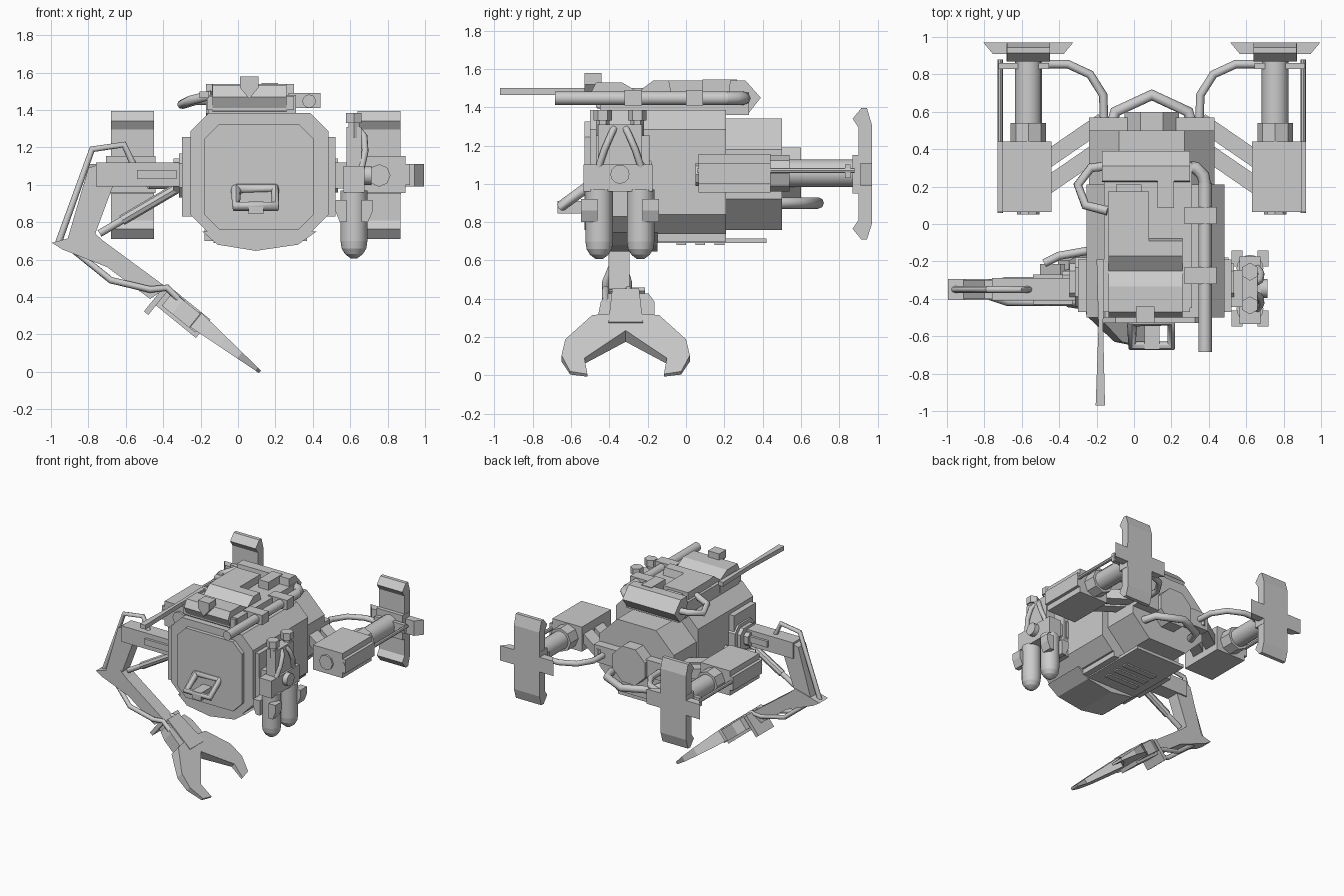
import bpy, bmesh, math
from mathutils import Vector, Matrix

default = bpy.data.objects.get("Cube")
if default:
    bpy.data.objects.remove(default, do_unlink=True)

grey = bpy.data.materials.new("plain grey")
grey.use_nodes = True
COLOUR = (0.6, 0.6, 0.6, 1)
grey.diffuse_color = COLOUR
grey.node_tree.nodes["Principled BSDF"].inputs["Base Color"].default_value = COLOUR

MID = .095          # hull centre line
ARM = -.35          # depth of the arm
AXES = {"x": lambda a, b, c: (c, a, b),
        "y": lambda a, b, c: (a, c, b),
        "z": lambda a, b, c: (a, b, c)}


def smooth_edges(obj, degrees):
    bpy.ops.object.select_all(action="DESELECT")
    obj.select_set(True)
    bpy.context.view_layer.objects.active = obj
    if obj.type == "CURVE":
        bpy.ops.object.convert(target="MESH")
    bpy.ops.object.shade_smooth_by_angle(angle=math.radians(degrees))


def finish(name, bm, smooth=False):
    bmesh.ops.recalc_face_normals(bm, faces=bm.faces)
    mesh = bpy.data.meshes.new(name)
    bm.to_mesh(mesh)
    bm.free()
    obj = bpy.data.objects.new(name, mesh)
    bpy.context.collection.objects.link(obj)
    mesh.materials.append(grey)
    if smooth:
        smooth_edges(obj, 40)


def prism(name, outline, lo, hi, axis="y", place=None):
    """Extrude an outline along an axis, or through a custom placing rule."""
    place = place or AXES[axis]
    bm = bmesh.new()
    rings = [[bm.verts.new(place(a, b, c)) for a, b in outline] for c in (lo, hi)]
    bm.faces.new(rings[0])
    bm.faces.new(rings[1])
    for i in range(len(outline)):
        j = (i + 1) % len(outline)
        bm.faces.new((rings[0][i], rings[0][j], rings[1][j], rings[1][i]))
    finish(name, bm)


def box(name, x, y, z):
    prism(name, [(x[0], z[0]), (x[1], z[0]), (x[1], z[1]), (x[0], z[1])], *y)


def chamfered(x, z, cut):
    (l, r), (b, t) = x, z
    return [(l + cut, b), (r - cut, b), (r, b + cut), (r, t - cut),
            (r - cut, t), (l + cut, t), (l, t - cut), (l, b + cut)]


def aligned(start, end):
    """Length and placement of a part running from start to end."""
    start, end = Vector(start), Vector(end)
    turn = (end - start).to_track_quat("Z", "Y").to_matrix().to_4x4()
    return (end - start).length, Matrix.Translation((start + end) / 2) @ turn


def rod(name, start, end, radius, sides=12, tip=None):
    length, matrix = aligned(start, end)
    bm = bmesh.new()
    bmesh.ops.create_cone(bm, cap_ends=True, segments=sides, radius1=radius,
                          radius2=radius if tip is None else tip, depth=length, matrix=matrix)
    finish(name, bm, sides > 8)


def beam(name, start, end, width, height):
    length, matrix = aligned(start, end)
    bm = bmesh.new()
    bmesh.ops.create_cube(bm, size=1, matrix=matrix @ Matrix.Diagonal((width, height, length, 1)))
    finish(name, bm)


def hose(name, points, radius):
    curve = bpy.data.curves.new(name, "CURVE")
    curve.dimensions = "3D"
    curve.bevel_depth, curve.bevel_resolution = radius, 2
    curve.use_fill_caps = True
    line = curve.splines.new("POLY")
    line.points.add(len(points) - 1)
    for knot, p in zip(line.points, points):
        knot.co = (*p, 1)
    obj = bpy.data.objects.new(name, curve)
    bpy.context.collection.objects.link(obj)
    curve.materials.append(grey)
    smooth_edges(obj, 50)


# Hull
prism("front_hull", chamfered((-.255, .485), (.74, 1.385), .1), -.5, .21)
prism("front_hatch", chamfered((-.18, .405), (.76, 1.325), .08), -.53, -.5)
prism("rear_hull", chamfered((-.24, .43), (.76, 1.34), .16), .21, .5)
prism("rear_boss", chamfered((MID - .145, MID + .145), (.9, 1.19), .085), .5, .6)
box("strut_mount", x=(-.24, .43), y=(.4, .57), z=(.98, 1.12))
box("hull_side_pads", x=(-.3, .52), y=(-.47, -.19), z=(.83, 1.255))
prism("keel", [(-.19, .75), (-.11, .68), (MID, .647), (.32, .68), (.42, .75)], -.5, -.15)
box("belly_skid", x=(-.13, .32), y=(-.15, .42), z=(.69, .715))
box("belly_plate", x=(-.18, .37), y=(-.15, .21), z=(.7, .76))
for i in range(3):
    y = -.05 + i * .1
    box("belly_grille", x=(-.05, .24), y=(y, y + .05), z=(.68, .7))
hose("rear_handle", [(-.13, .49, .9), (-.1, .6, .9), (MID, .69, .9), (.29, .6, .9), (.32, .49, .9)], .03)

# Front handle
hose("front_handle", [(-.01, -.52, .98), (-.01, -.65, .885), (.2, -.65, .885), (.2, -.52, .98),
                      (-.01, -.52, .98)], .028)
box("handle_latch", x=(.055, .135), y=(-.67, -.53), z=(.845, .91))

# Roof deck
box("roof_deck", x=(-.16, .31), y=(-.45, .33), z=(1.36, 1.48))
prism("front_roof_bar", [(-.5, 1.47), (-.47, 1.53), (-.335, 1.53), (-.25, 1.48), (-.17, 1.54), (-.09, 1.54),
                         (-.06, 1.4), (-.46, 1.39)], -.135, .26, "x")
box("front_roof_core", x=(-.165, .3), y=(-.47, -.2), z=(1.4, 1.475))
prism("rear_roof_bar", [(.225, 1.48), (.23, 1.54), (.31, 1.54), (.39, 1.45), (.32, 1.36), (.24, 1.38)],
      -.17, .3, "x")
prism("roof_sight", [(.01, 1.58), (.11, 1.58), (.11, 1.52), (.06, 1.46), (.01, 1.52)], -.53, -.44)
box("roof_panel", x=(-.14, .08), y=(-.12, .175), z=(1.47, 1.54))
box("roof_panel_tab", x=(-.095, .04), y=(-.155, .21), z=(1.47, 1.52))
box("roof_block", x=(.125, .215), y=(.085, .265), z=(1.47, 1.545))
prism("antenna_blade", [(-.205, -.97), (-.155, -.97), (-.165, -.55), (-.16, -.19), (-.2, -.19), (-.19, -.55)],
      1.465, 1.5, "z")
rod("roof_tube", (.38, -.685, 1.447), (.38, .22, 1.447), .036)
hose("roof_tube_bend", [(.38, .2, 1.447), (.37, .26, 1.447), (.33, .3, 1.447), (.24, .31, 1.447)], .034)
for y in (-.32, 0):
    box("roof_tube_clamp", x=(.27, .44), y=(y, y + .09), z=(1.41, 1.49))
hose("roof_left_hose", [(-.14, .07, 1.48), (-.26, .1, 1.45), (-.3, .21, 1.43), (-.23, .3, 1.45),
                        (-.15, .31, 1.45)], .025)

# Thruster pods, mirrored across the hull
for s in (-1, 1):
    def side(d):
        return MID + s * d

    def pair(a, b):
        return sorted((side(a), side(b)))

    c = side(.66)
    box("pod", x=pair(.535, .8), y=(.065, .44), z=(.955, 1.155))
    box("pod_side_rail", x=pair(.8, .825), y=(.065, .44), z=(1.0, 1.11))
    rod("pod_rail_rod", (side(.81), .06, 1.07), (side(.81), .88, 1.07), .014, 8)
    rod("pod_front_boss", (c, .05, 1.05), (c, .07, 1.05), .06, 8)
    rod("thruster_collar", (c, .43, 1.055), (c, .54, 1.055), .095, 8)
    rod("thruster_tube", (c, .5, 1.055), (c, .88, 1.055), .072, 16)
    box("thruster_bracket", x=pair(.55, .82), y=(.83, .86), z=(1.03, 1.1))
    for y in (.55, .41):
        beam("pod_strut", (side(.26), y, 1.05), (side(.58), y - .22, 1.05), .09, .08)
    fin = [(.915, 1.395), (.945, 1.395), (.97, 1.31), (.97, .79), (.945, .71), (.915, .71),
           (.87, .765), (.9, .81), (.9, 1.295), (.87, 1.34)]
    prism("tail_fin", fin, c - .115, c + .115, "x")
    prism("tail_crossbar", [(c - .24, .97), (c + .24, .97), (c + .19, .91), (c - .19, .91)], .99, 1.11, "z")
    box("tail_hub", x=(c - .117, c + .117), y=(.87, .965), z=(.95, 1.15))
    hose("thruster_hose", [(side(x), y, 1.05) for x, y in
         ((.6, .855), (.45, .855), (.33, .8), (.26, .69), (.255, .56))], .023)

# Shoulder mounts
for s in (-1, 1):
    for reach, half in ((.41, .13), (.44, .1), (.48, .06)):
        x = sorted((MID, MID + s * reach))
        prism("shoulder_mount", chamfered((ARM + .04 - half, ARM + .04 + half),
                                          (1.05 - half * .9, 1.05 + half * .9), half * .4), *x, "x")

# Arm
lo, hi = ARM - .06, ARM + .06
box("upper_arm", x=(-.76, -.3), y=(lo, hi), z=(.99, 1.12))
box("upper_arm_rib", x=(-.54, -.33), y=(lo - .02, hi + .02), z=(1.03, 1.08))
prism("middle_arm", [(-.8, 1.09), (-.74, 1.11), (-.67, .99), (-.77, .72), (-.92, .68)], lo + .01, hi - .01)
prism("forearm", [(-.995, .69), (-.775, .75), (-.72, .7), (-.38, .45), (-.47, .39), (-.7, .56), (-.94, .655)],
      lo + .005, hi - .005)
hose("arm_frame", [(-.96, ARM, .69), (-.78, ARM, 1.19), (-.61, ARM, 1.215), (-.56, ARM, 1.11)], .018)
rod("arm_piston", (-.74, ARM, .74), (-.33, ARM, .98), .02)
rod("arm_piston_sleeve", (-.62, ARM, .81), (-.33, ARM, .98), .028, 8)
hose("shoulder_hose", [(-.48, -.21, 1.0), (-.4, -.17, 1.0), (-.23, -.14, 1.0)], .022)
for y in (lo - .01, hi - .01):
    hose("arm_cable", [(-.89, ARM, .66), (-.68, y, .49), (-.47, y, .44), (-.38, y, .45), (-.24, y, .31)], .018)

# Wrist and claw, laid along a slanted plane
REACH, LIFT, CLAW = Vector((.777, 0, -.63)), Vector((.63, 0, .777)), Vector((-.24, -.315, .29))


def slanted(a, t, c):
    return CLAW + Vector((0, a, 0)) + REACH * t + LIFT * c


prism("wrist", [(-.1, -.17), (.12, -.17), (.15, -.1), (.15, .06), (-.15, .06), (-.13, -.1)],
      -.055, .04, place=slanted)
prism("wrist_bar", [(-.1, -.225), (.1, -.225), (.1, -.195), (-.1, -.195)], -.14, .035, place=slanted)
prism("wrist_cap", [(-.07, -.2), (.07, -.2), (.09, .08), (-.09, .08)], -.075, .05, place=slanted)
for s in (-1, 1):
    outline = [(0, 0), (0, .135), (.215, .34), (.2, .46), (.29, .44),
               (.335, .32), (.315, .2), (.175, .02)]
    prism("claw_finger", [(s * a, t) for a, t in outline], -1, 1,
          place=lambda a, t, c: slanted(a, t, c * (.05 - t * .09)))

# Gas bottles and manifold
BX, BY = .62, -.345
box("manifold", x=(.565, .675), y=(BY - .19, BY + .17), z=(.96, 1.1))
box("manifold_top", x=(.58, .66), y=(BY - .115, BY + .115), z=(1.08, 1.31))
box("manifold_back", x=(.5, .58), y=(BY - .1, BY + .1), z=(.98, 1.12))
rod("manifold_knob", (.66, BY, 1.05), (.715, BY, 1.05), .05)
rounding = [(.7, .072), (.66, .066), (.63, .048), (.607, .018)]
for s in (-1, 1):
    y = BY + s * .108
    rod("bottle", (BX, y, .7), (BX, y, .97), .072, 16)
    for (top, wide), (low, narrow) in zip(rounding, rounding[1:]):
        rod("bottle_end", (BX, y, low), (BX, y, top), narrow, 16, wide)
    for e in (-1, 1):
        flare = [(.04, .8), (.075, .8), (.1, .86), (.1, .92), (.04, .92)]
        prism("bottle_clamp", [(BX + e * a, b) for a, b in flare], *sorted((y + s * .01, y + s * .095)))
    y = BY + s * .09
    rod("valve", (BX, y, 1.25), (BX, y, 1.34), .035, 6)
    rod("valve_cap", (BX, y, 1.33), (BX, y, 1.385), .048, 6)
    hose("valve_hose", [(.65, BY + s * .03, 1.29), (.675, BY + s * .045, 1.26), (.68, BY + s * .08, 1.18),
                        (.66, BY + s * .11, 1.09)], .018)
